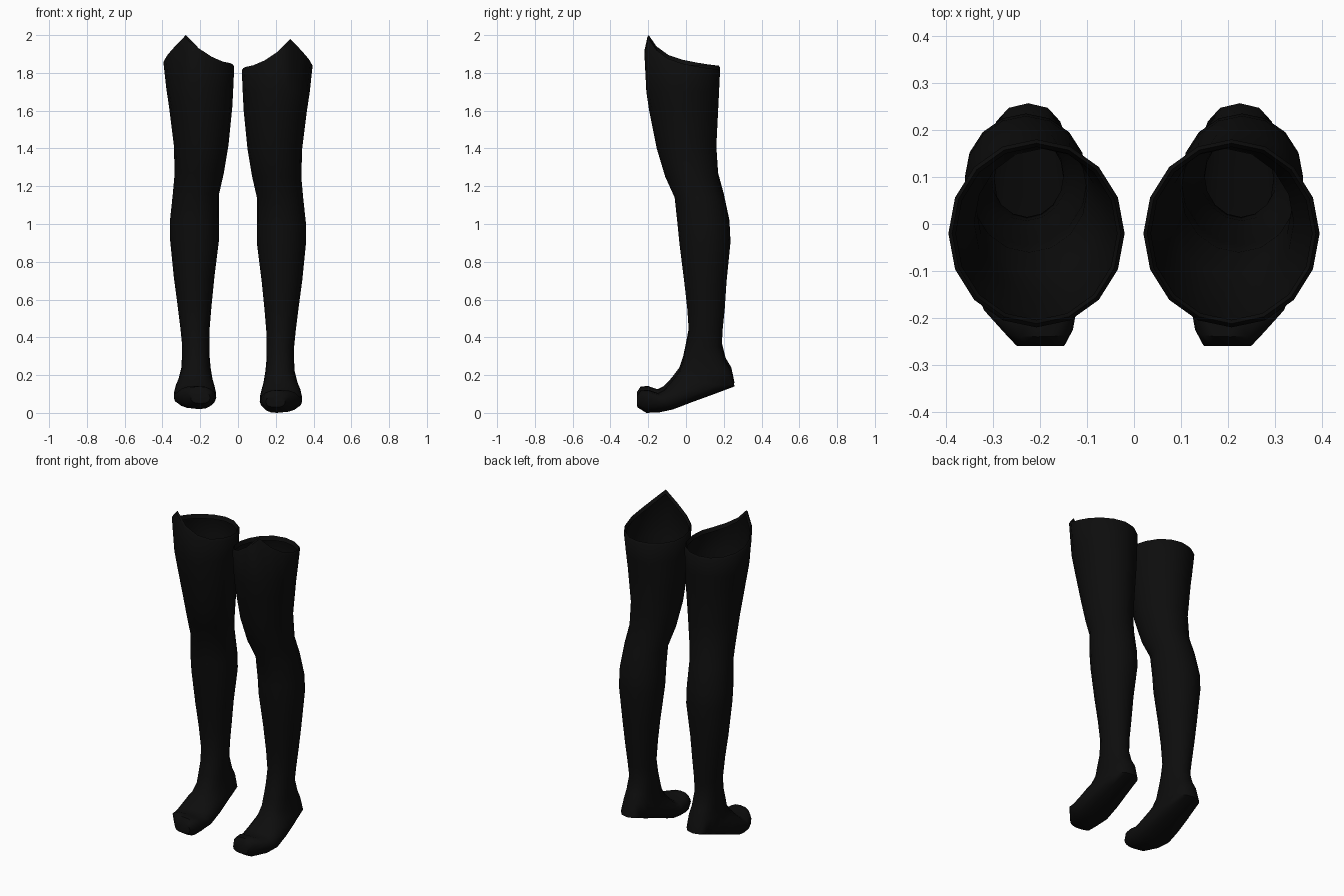
import bpy
import bmesh
from math import sin, cos, pi, copysign

default_cube = bpy.data.objects.get("Cube")
if default_cube:
    bpy.data.objects.remove(default_cube, do_unlink=True)

SIDES = 16

# One flat colour for the whole pair
fabric = bpy.data.materials.new("black fabric")
fabric.use_nodes = True
colour = (0.004, 0.004, 0.004, 1)
fabric.diffuse_color = colour
fabric.node_tree.nodes["Principled BSDF"].inputs["Base Color"].default_value = colour

# Leg sections: height, front y, back y, inner x, outer x
LEG = [
    (1.7, -.21, .175, .025, .38),
    (1.6, -.195, .17, .03, .365),
    (1.4, -.155, .16, .05, .34),
    (1.25, -.11, .17, .075, .335),
    (1.14, -.06, .2, .1, .345),
    (1, -.045, .23, .1, .36),
    (.9, -.035, .235, .1, .36),
    (.7, -.01, .215, .125, .34),
    (.55, .007, .205, .14, .32),
    (.43, .015, .193, .15, .305),
    (.35, 0, .19, .15, .297),
]

# Foot sections: upper y and z, lower y and z, inner x, outer x
FOOT = [
    (-.015, .28, .21, .27, .15, .297),
    (-.035, .22, .24, .22, .145, .3),
    (-.065, .18, .257, .14, .135, .315),
    (-.09, .15, .15, .1, .125, .33),
    (-.12, .12, .04, .06, .117, .338),
    (-.15, .105, -.07, .018, .115, .34),
    (-.2, .122, -.14, .003, .12, .325),
    (-.24, .12, -.21, 0, .13, .28),
    (-.26, .09, -.258, .03, .148, .25),
]

# Rim heights, from the front round the outer side and back to the front
RIM = [1.91, 1.98, 1.92, 1.875, 1.85, 1.835, 1.825, 1.82,
       1.82, 1.82, 1.82, 1.82, 1.825, 1.832, 1.84, 1.865]


def soft_power(value, power):
    return copysign(abs(value) ** power, value)


def section(front, back, inner, outer, power=1.0):
    """Closed loop of points between a front and a back (y, z) point."""
    points = []
    for i in range(SIDES):
        angle = 2 * pi * i / SIDES
        side = soft_power(sin(angle), power)
        blend = (1 - soft_power(cos(angle), power)) / 2
        x = (inner + outer) / 2 + side * (outer - inner) / 2
        y = front[0] + (back[0] - front[0]) * blend
        z = front[1] + (back[1] - front[1]) * blend
        points.append((x, y, z))
    return points


def rim_loop(inset, drop):
    loop = section((-.22 + inset, 0), (.18 - inset, 0), .02 + inset, .395 - inset)
    return [(x, y, height - drop) for (x, y, z), height in zip(loop, RIM)]


def build_stocking(name, mirror, lift):
    # Turned-in hem, pointed rim, leg, then foot
    loops = [rim_loop(.016, .025), rim_loop(.008, 0), rim_loop(0, .012)]
    for z, front, back, inner, outer in LEG:
        loops.append(section((front, z), (back, z), inner, outer))
    for fy, fz, by, bz, inner, outer in FOOT:
        loops.append(section((fy, fz), (by, bz), inner, outer, .8))

    bm = bmesh.new()
    rings = [[bm.verts.new((mirror * x, y, z + lift)) for x, y, z in loop]
             for loop in loops]
    for upper, lower in zip(rings, rings[1:]):
        for i in range(SIDES):
            j = (i + 1) % SIDES
            bm.faces.new((upper[i], lower[i], lower[j], upper[j]))
    # Closed toe tip
    bm.faces.new(rings[-1])
    bm.normal_update()
    bmesh.ops.recalc_face_normals(bm, faces=bm.faces[:])
    # Keep the outside of the tube facing outwards
    toe = min(bm.faces, key=lambda face: face.calc_center_median().y)
    if toe.normal.y > 0:
        bmesh.ops.reverse_faces(bm, faces=bm.faces[:])

    mesh = bpy.data.meshes.new(name)
    bm.to_mesh(mesh)
    bm.free()
    mesh.materials.append(fabric)
    stocking = bpy.data.objects.new(name, mesh)
    bpy.context.collection.objects.link(stocking)
    bpy.ops.object.select_all(action="DESELECT")
    stocking.select_set(True)
    bpy.context.view_layer.objects.active = stocking
    bpy.ops.object.shade_smooth_by_angle(angle=pi / 4)
    return stocking


build_stocking("left_stocking", 1, 0)
build_stocking("right_stocking", -1, .02)
